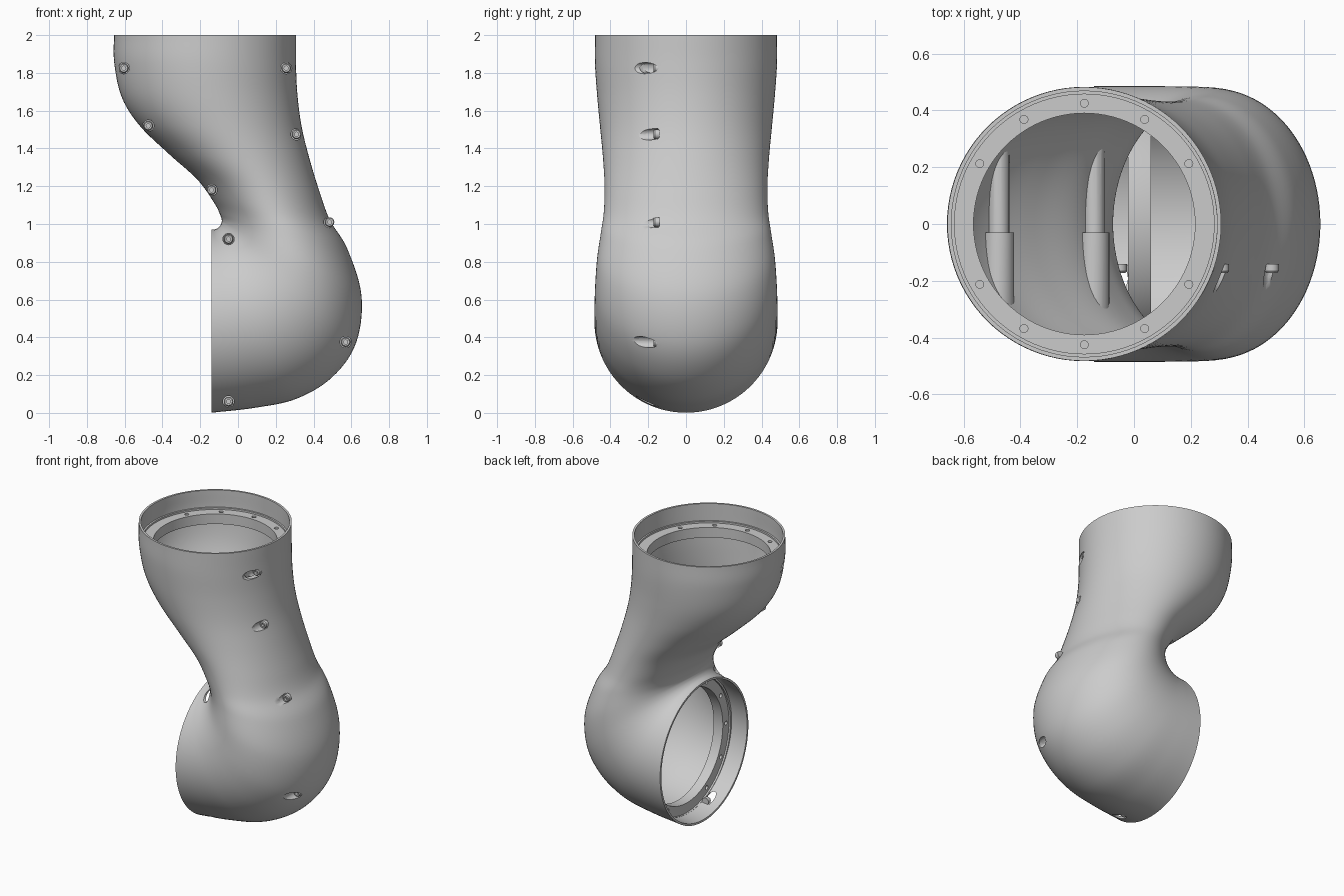
import bpy, bmesh
from math import cos, sin, pi, radians
from mathutils import Vector, Matrix

if "Cube" in bpy.data.objects:
    bpy.data.objects.remove(bpy.data.objects["Cube"])

# Tube sections: inner-bend point (x, z), outer-bend point (x, z), half width in y
KEYS = [
    (-.657, 2.0, .307, 2.0, .482), (-.655, 1.85, .307, 1.85, .482),
    (-.615, 1.67, .315, 1.68, .470), (-.52, 1.52, .338, 1.51, .455),
    (-.365, 1.37, .38, 1.34, .440), (-.215, 1.235, .432, 1.17, .431),
    (-.125, 1.11, .487, 1.02, .435), (-.093, 1.045, .578, .87, .450),
    (-.086, 1.02, .654, .62, .470), (-.088, 1.005, .625, .37, .480),
    (-.094, .992, .50, .19, .484), (-.105, .98, .31, .075, .485),
    (-.122, .972, .09, .027, .485), (-.14, .97, -.14, .001, .485)]
AROUND, STEPS = 96, 7


def finish(bm, name, smooth=True):
    bmesh.ops.remove_doubles(bm, verts=bm.verts, dist=1e-5)
    bmesh.ops.recalc_face_normals(bm, faces=bm.faces)
    me = bpy.data.meshes.new(name)
    bm.to_mesh(me)
    bm.free()
    ob = bpy.data.objects.new(name, me)
    bpy.context.collection.objects.link(ob)
    return ob


def sections(off):
    """Smoothly interpolated elliptical rings, shrunk by off."""
    P = [Vector(k) for k in KEYS]
    P = [2 * P[0] - P[1]] + P + [2 * P[-1] - P[-2]]
    out = []
    for i in range(1, len(P) - 2):
        a, b, c, d = P[i - 1:i + 3]
        for s in range(STEPS + (i == len(P) - 3)):
            t = s / STEPS
            lx, lz, rx, rz, w = .5 * (2 * b + (c - a) * t + (2 * a - 5 * b + 4 * c - d) * t ** 2
                                      + (3 * b - a - 3 * c + d) * t ** 3)
            lo, hi = Vector((lx, 0, lz)), Vector((rx, 0, rz))
            mid, half = (lo + hi) / 2, (hi - lo) / 2
            half *= 1 - off / half.length
            out.append([mid + half * cos(u) + Vector((0, (w - off) * sin(u), 0))
                        for u in (2 * pi * k / AROUND for k in range(AROUND))])
    return out


def loft(bm, rings, closed=False):
    vr = [[bm.verts.new(p) for p in r] for r in rings]
    pairs = list(zip(vr, vr[1:])) + ([(vr[-1], vr[0])] if closed else [])
    for a, b in pairs:
        n = len(a)
        for k in range(n):
            bm.faces.new((a[k], a[(k + 1) % n], b[(k + 1) % n], b[k]))
    return vr


def revolve(bm, profile, mat, n=24, closed=False):
    """Spin (radius, height) points about local z."""
    rings = [[mat @ Vector((r * cos(2 * pi * k / n), r * sin(2 * pi * k / n), h)) for k in range(n)]
             for r, h in profile]
    vr = loft(bm, rings, closed)
    if not closed:
        bm.faces.new(vr[0])
        bm.faces.new(vr[-1])


def boolean(ob, tool, op):
    m = ob.modifiers.new("cut", 'BOOLEAN')
    m.object, m.operation, m.solver = tool, op, 'EXACT'
    bpy.context.view_layer.objects.active = ob
    bpy.ops.object.modifier_apply(modifier=m.name)


# Hollow shell: outer skin, then inner skin back, closed at both rims
bm = bmesh.new()
loft(bm, sections(0) + sections(.014)[::-1], closed=True)
shell = finish(bm, "elbow_shell")

# Solid core used to trim the screw posts
bm = bmesh.new()
vr = loft(bm, sections(.006))
bm.faces.new(vr[0])
bm.faces.new(vr[-1])
core = finish(bm, "core_helper")

# Screw places (x, z); the first four sit in the flanges
SCREWS = [(-.605, 1.825), (.255, 1.825), (-.05, .92), (-.05, .06), (-.475, 1.52),
          (-.14, 1.18), (.31, 1.475), (.485, 1.01), (.57, .375)]


def along_y(x, z):
    return Matrix.Translation((x, 0, z)) @ Matrix.Rotation(radians(-90), 4, 'X')


# Stepped screw posts
bm = bmesh.new()
for x, z in SCREWS[4:]:
    revolve(bm, [(.053, -.6), (.053, -.03), (.036, -.03), (.036, .6)], along_y(x, z))
posts = finish(bm, "screw_posts")
boolean(posts, core, 'INTERSECT')

# Screw pockets
bm = bmesh.new()
for x, z in SCREWS:
    revolve(bm, [(.03, -.7), (.03, -.145)], along_y(x, z))
pockets = finish(bm, "pocket_helper")

# Screw heads with a socket
bm = bmesh.new()
for x, z in SCREWS:
    revolve(bm, [(.025, -.14), (.025, -.165), (.02, -.172), (.011, -.172), (.011, -.155)],
            along_y(x, z))
heads = finish(bm, "screw_heads")

# Mounting flanges inside the top and side openings, with ten bolt holes each
PLACES = {"top_flange": Matrix.Translation((-.175, 0, 2)),
          "side_flange": Matrix.Translation((-.14, 0, .485)) @ Matrix.Rotation(radians(-90), 4, 'Y')}
PROFILE = [(.39, -.13), (.457, -.13), (.457, -.118), (.471, -.118), (.469, -.135),
           (.455, -.2), (.39, -.2)]
flanges = []
holes = []
for name, mat in PLACES.items():
    bm = bmesh.new()
    revolve(bm, PROFILE, mat, AROUND, closed=True)
    fl = finish(bm, name)
    bm = bmesh.new()
    for k in range(12):
        if k % 6:
            a = k * pi / 6
            revolve(bm, [(.014, -.17), (.014, -.1)],
                    mat @ Matrix.Translation((.425 * cos(a), .425 * sin(a), 0)), 16)
    hole = finish(bm, "bolt_hole_helper")
    boolean(fl, hole, 'DIFFERENCE')
    holes.append(hole)
    flanges.append(fl)

for ob in [shell, posts] + flanges:
    boolean(ob, pockets, 'DIFFERENCE')

for helper in [core, pockets] + holes:
    bpy.data.objects.remove(helper)

# Smooth shading with sharp edges kept
for ob in [shell, posts, heads] + flanges:
    bpy.ops.object.select_all(action='DESELECT')
    ob.select_set(True)
    bpy.context.view_layer.objects.active = ob
    bpy.ops.object.shade_smooth_by_angle(angle=radians(35))
